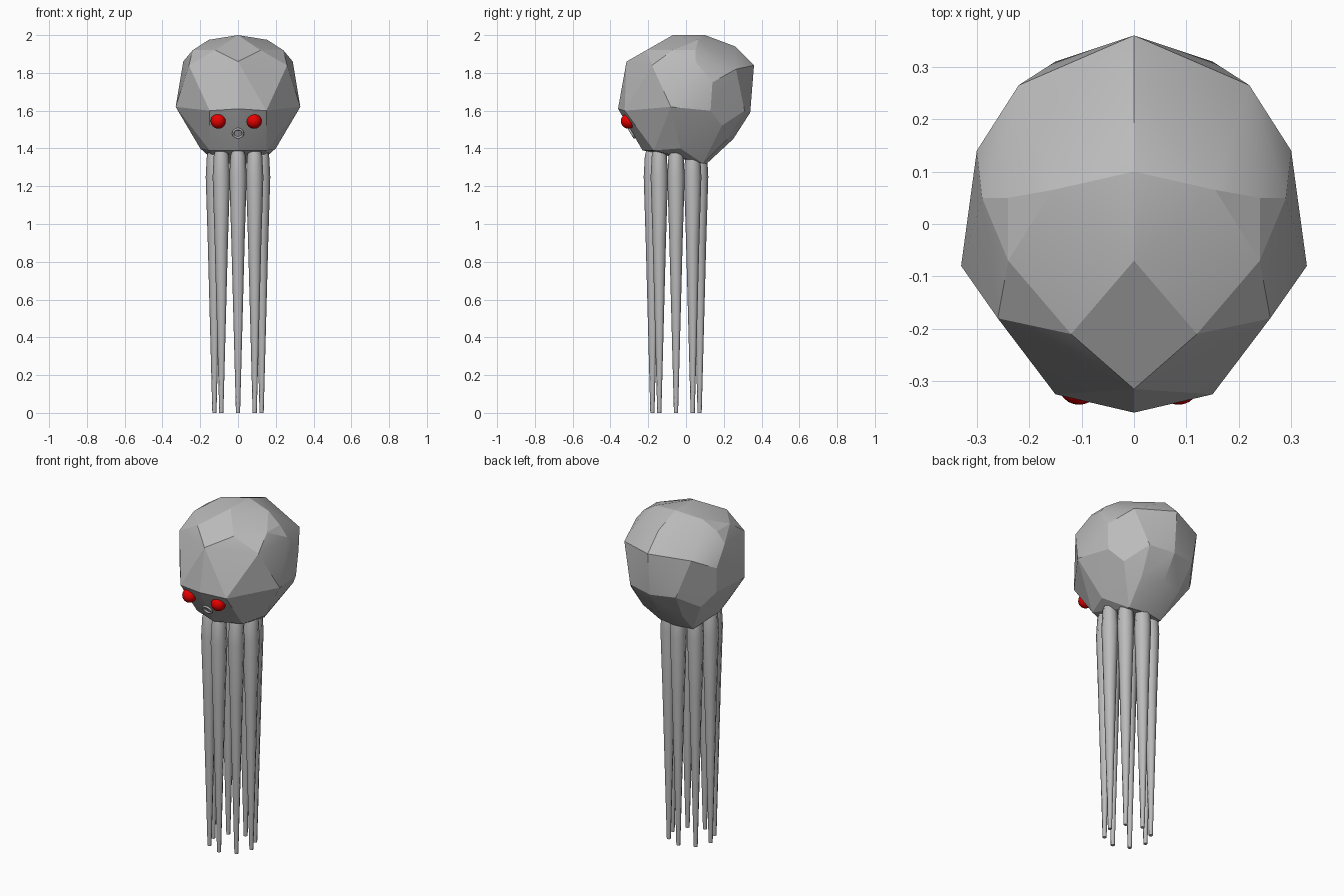
import bpy, bmesh, math
from mathutils import Vector

cube = bpy.data.objects.get("Cube")
if cube:
    bpy.data.objects.remove(cube, do_unlink=True)


def material(name, color):
    mat = bpy.data.materials.new(name)
    mat.use_nodes = True
    mat.diffuse_color = color
    mat.node_tree.nodes["Principled BSDF"].inputs["Base Color"].default_value = color
    return mat


grey = material("skin grey", (0.5, 0.5, 0.5, 1))
red = material("eye red", (0.8, 0.0, 0.0, 1))


def finish(obj, name, mat, angle):
    obj.name = name
    obj.data.materials.append(mat)
    bpy.ops.object.select_all(action="DESELECT")
    obj.select_set(True)
    bpy.context.view_layer.objects.active = obj
    bpy.ops.object.shade_smooth_by_angle(angle=math.radians(angle))
    return obj


def mesh_object(bm, name, mat, angle):
    bmesh.ops.recalc_face_normals(bm, faces=bm.faces)
    mesh = bpy.data.meshes.new(name)
    bm.to_mesh(mesh)
    bm.free()
    obj = bpy.data.objects.new(name, mesh)
    bpy.context.collection.objects.link(obj)
    return finish(obj, name, mat, angle)


# Faceted head: corner points along the centre line and one half, mirrored
centre_line = [(-.07, 2), (.10, 2), (.26, 1.94), (.36, 1.84), (.34, 1.59), (.25, 1.45),
               (.11, 1.32), (-.23, 1.39), (-.36, 1.61), (-.315, 1.86)]
half = [(.155, .065, 1.975), (.24, .05, 1.92), (.29, .05, 1.86), (.24, -.07, 1.92),
        (.12, -.21, 1.92), (.26, -.18, 1.84), (.33, -.08, 1.62), (.3, .14, 1.75),
        (.22, .265, 1.82), (.15, .31, 1.6), (.15, -.325, 1.6), (.29, .13, 1.6),
        (.23, .19, 1.52), (.2, -.03, 1.4), (.15, -.17, 1.39), (.11, .09, 1.32),
        (.13, .22, 1.45)]
points = [(0, y, z) for y, z in centre_line]
points += [(side * x, y, z) for x, y, z in half for side in (-1, 1)]
bm = bmesh.new()
for p in points:
    bm.verts.new(p)
hull = bmesh.ops.convex_hull(bm, input=bm.verts)
inside = [v for v in bm.verts if not v.link_faces]
bmesh.ops.delete(bm, geom=inside, context="VERTS")
mesh_object(bm, "head", grey, 16)

# Eight tapered tentacles hanging in a ring
TENTACLES, RING, SIDES = 8, 0.125, 8
profile = [(0, .011), (.9, .035), (1.25, .046), (1.36, .04), (1.4, .03)]
for i in range(TENTACLES):
    a = math.tau * i / TENTACLES
    base = Vector((RING * math.cos(a), RING * math.sin(a) - 0.053, 0))
    bm = bmesh.new()
    rings = []
    for z, r in profile:
        rings.append([bm.verts.new(base + Vector((r * math.cos(t), r * math.sin(t), z)))
                      for t in (math.tau * k / SIDES for k in range(SIDES))])
    for low, high in zip(rings, rings[1:]):
        for k in range(SIDES):
            n = (k + 1) % SIDES
            bm.faces.new((low[k], low[n], high[n], high[k]))
    bm.faces.new(rings[0])
    bm.faces.new(rings[-1])
    mesh_object(bm, f"tentacle_{i + 1}", grey, 50)

# Round eyes
for name, x in (("right_eye", -.105), ("left_eye", .085)):
    bpy.ops.mesh.primitive_uv_sphere_add(segments=24, ring_count=12, radius=.04,
                                         location=(x, -.305, 1.545))
    finish(bpy.context.object, name, red, 40)

# Small ring mouth lying on the sloping face
bpy.ops.mesh.primitive_torus_add(major_radius=.026, minor_radius=.006,
                                 major_segments=24, minor_segments=8,
                                 location=(0, -.287, 1.48),
                                 rotation=(math.radians(121), 0, 0))
finish(bpy.context.object, "mouth", grey, 50)
